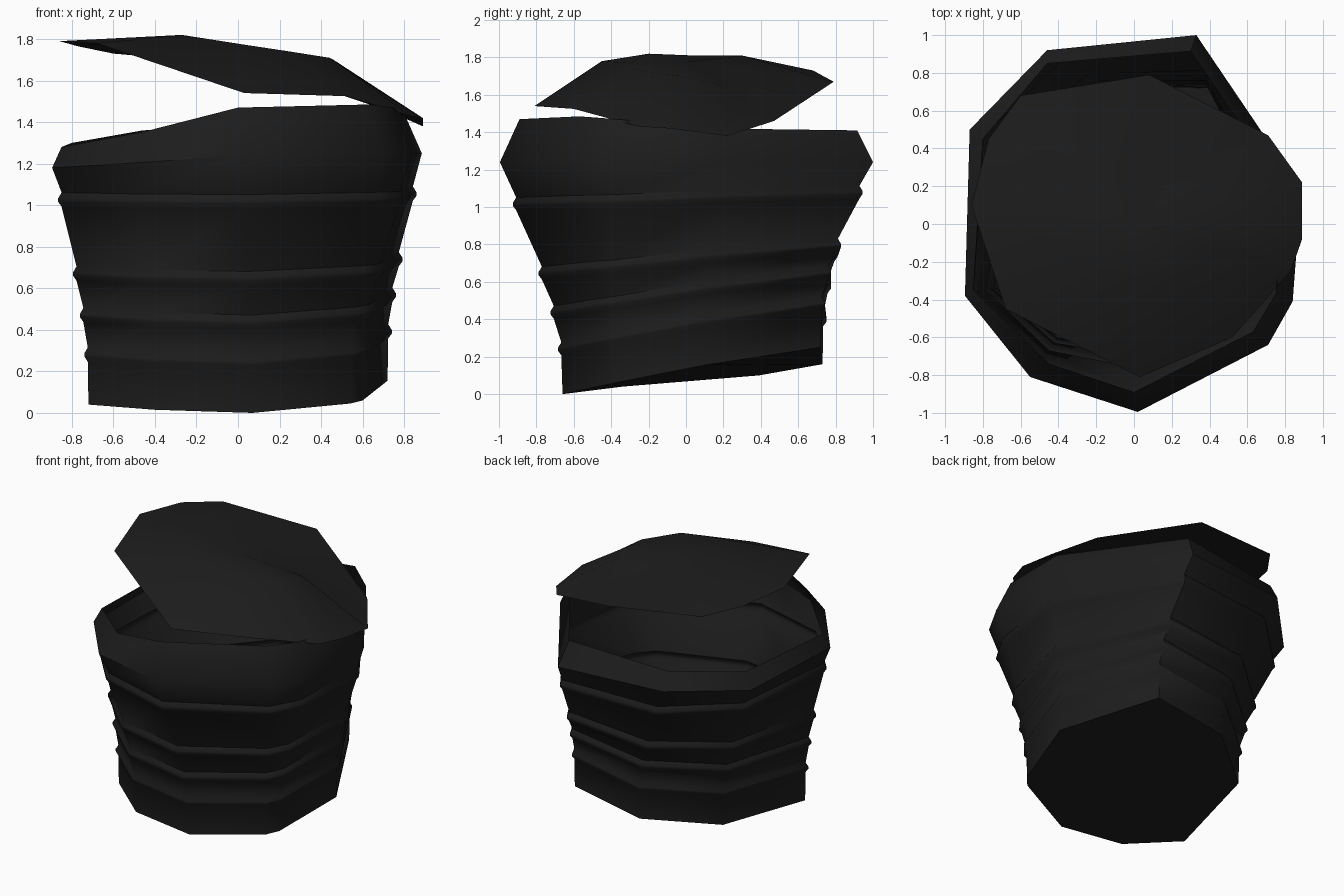
import bpy, bmesh
from mathutils import Vector

if "Cube" in bpy.data.objects:
    bpy.data.objects.remove(bpy.data.objects["Cube"])

mat = bpy.data.materials.new("black_metal")
mat.diffuse_color = (0.012, 0.012, 0.012, 1)
mat.use_nodes = True
mat.node_tree.nodes["Principled BSDF"].inputs["Base Color"].default_value = mat.diffuse_color


def build(name, loops, cap_start=False, centre=None):
    """Skin a stack of closed loops; optionally cap the first or fan the last."""
    bm = bmesh.new()
    rings = [[bm.verts.new(p) for p in loop] for loop in loops]
    n = len(loops[0])
    for a, b in zip(rings, rings[1:]):
        for i in range(n):
            j = (i + 1) % n
            bm.faces.new((a[i], a[j], b[j], b[i]))
    if cap_start:
        bm.faces.new(rings[0][::-1])
    if centre:
        c = bm.verts.new(centre)
        for i in range(n):
            bm.faces.new((rings[-1][i], rings[-1][(i + 1) % n], c))
    me = bpy.data.meshes.new(name)
    bm.to_mesh(me)
    bm.free()
    ob = bpy.data.objects.new(name, me)
    bpy.context.collection.objects.link(ob)
    me.materials.append(mat)
    bpy.ops.object.select_all(action='DESELECT')
    ob.select_set(True)
    bpy.context.view_layer.objects.active = ob
    bpy.ops.object.shade_smooth_by_angle(angle=0.84)
    return ob


# Bent bin body: nine-sided base, widest loop and rim, anticlockwise from front
base = [(.07, -.66, 0), (.54, -.45, .045), (.6, -.38, .06), (.72, .1, .155),
        (.39, .72, .25), (-.14, .73, .16), (-.57, .39, .1), (-.72, -.34, .04),
        (-.4, -.6, .015)]
wide = [(.02, -.995, 1.24), (.71, -.64, 1.25), (.84, -.41, 1.25), (.885, .18, 1.25),
        (.33, 1.0, 1.24), (-.46, .92, 1.24), (-.87, .5, 1.2), (-.895, -.38, 1.18),
        (-.55, -.81, 1.2)]
rim = [(0, -.89, 1.47), (.63, -.57, 1.485), (.75, -.37, 1.47), (.81, .17, 1.42),
       (.3, .915, 1.41), (-.46, .85, 1.36), (-.8, .45, 1.3), (-.85, -.35, 1.28),
       (-.45, -.74, 1.355)]


def section(t, h, tilt, out):
    loop = []
    for b, w in zip(base, wide):
        p = Vector(b[:2]).lerp(Vector(w[:2]), t)
        p += p.normalized() * out
        loop.append((p.x, p.y, h + tilt * b[2]))
    return loop


# Raised bands: taper position, height, share of the base tilt
loops = [base]
for t, h, tilt in [(.02, .24, .97), (.14, .435, .85), (.33, .645, .6), (.74, 1.015, .25)]:
    for dz, out in [(-.032, 0), (-.008, .018), (.008, .018), (.036, 0)]:
        loops.append(section(t, h + dz, tilt, out))
loops += [wide, rim]
build("bin_body", loops, cap_start=True)

# Crumpled lid resting askew on the rim, dented at the back right
lid_edge = [(.03, -.81, 1.54), (.52, -.6, 1.525), (.83, -.25, 1.43), (.89, -.08, 1.42),
            (.89, .22, 1.38), (.71, .47, 1.46), (.08, .79, 1.67), (-.6, .68, 1.73),
            (-.77, .45, 1.765), (-.86, .1, 1.79), (-.68, -.45, 1.78)]
lid_crown = [(.05, -.3, 1.77), (.25, -.3, 1.74), (.44, -.12, 1.71), (.46, -.02, 1.70),
             (.45, .12, 1.67), (.28, .2, 1.65), (-.05, .26, 1.75), (-.26, .3, 1.81),
             (-.34, .2, 1.81), (-.37, .05, 1.81), (-.27, -.2, 1.82)]
build("bin_lid", [lid_edge, lid_crown], centre=(0, 0, 1.775))
